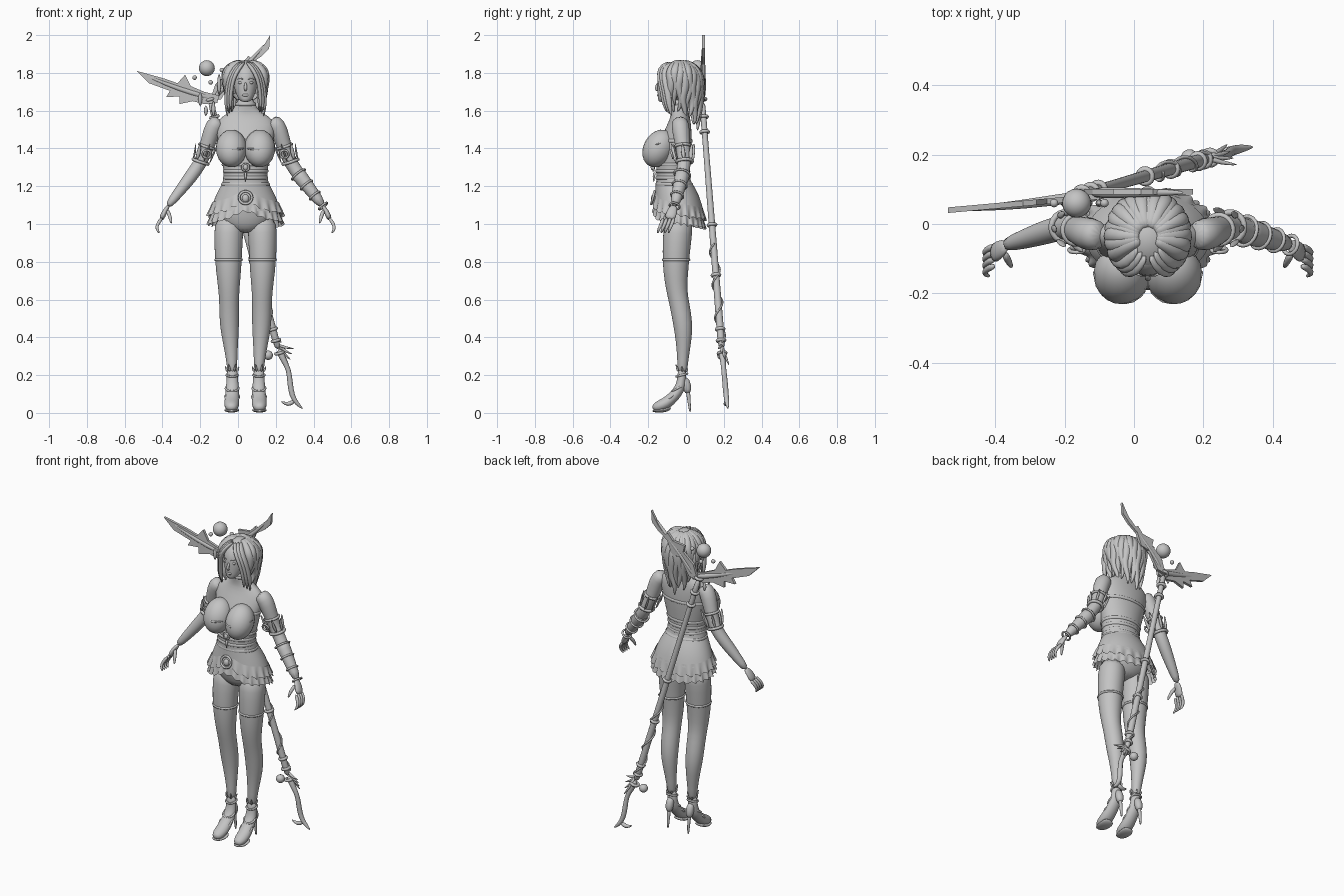
import bpy, bmesh, math
from mathutils import Vector, Matrix

old = bpy.data.objects.get("Cube")
if old:
    bpy.data.objects.remove(old, do_unlink=True)

clay = bpy.data.materials.new("clay_grey")
clay.use_nodes = True
clay.diffuse_color = (0.55, 0.55, 0.55, 1)
clay.node_tree.nodes["Principled BSDF"].inputs["Base Color"].default_value = clay.diffuse_color

BODY = 0.04      # the figure stands a little beside the origin
SIDES = (("left", 1), ("right", -1))


def finish(name, bm, smooth=True, subdivide=False):
    bmesh.ops.recalc_face_normals(bm, faces=bm.faces)
    mesh = bpy.data.meshes.new(name)
    bm.to_mesh(mesh)
    bm.free()
    mesh.materials.append(clay)
    obj = bpy.data.objects.new(name, mesh)
    bpy.context.collection.objects.link(obj)
    for face in mesh.polygons:
        face.use_smooth = smooth
    if subdivide:
        mod = obj.modifiers.new("soften", 'SUBSURF')
        mod.levels = mod.render_levels = 1
    return obj


def skin(name, rings, caps=True, subdivide=True):
    """Bridge equal rings of points into one surface."""
    bm = bmesh.new()
    rows = [[bm.verts.new(p) for p in ring] for ring in rings]
    for low, high in zip(rows, rows[1:]):
        for i in range(len(low)):
            j = (i + 1) % len(low)
            bm.faces.new((low[i], low[j], high[j], high[i]))
    if caps:
        bm.faces.new(rows[0])
        bm.faces.new(rows[-1])
    return finish(name, bm, subdivide=subdivide)


def oval(y, z, rx, ry, sides=24):
    turns = [math.tau * i / sides for i in range(sides)]
    return [Vector((BODY + rx * math.sin(a), y + ry * math.cos(a), z)) for a in turns]


def tube(name, points, side=1, shift=BODY, sides=10, flat=1.0):
    """Sweep a varying radius along points given as (x, y, z, radius)."""
    path = [Vector((shift + side * x, y, z)) for x, y, z, r in points]
    span = path[-1] - path[0]
    axis = min(range(3), key=lambda k: abs(span[k]))
    ref = Vector([float(k == axis) for k in range(3)])
    rings = []
    for i, p in enumerate(path):
        t = (path[min(i + 1, len(path) - 1)] - path[max(i - 1, 0)]).normalized()
        u = (ref - t * ref.dot(t)).normalized()
        v = t.cross(u) * flat
        r = points[i][3]
        rings.append([p + r * (u * math.cos(a) + v * math.sin(a))
                      for a in [math.tau * k / sides for k in range(sides)]])
    return skin(name, rings)


def ball(name, at, size, tilt=0, shift=BODY):
    bm = bmesh.new()
    place = Matrix.Translation((at[0] + shift, at[1], at[2]))
    shape = Matrix.Diagonal((*size, 1))
    bmesh.ops.create_uvsphere(bm, u_segments=20, v_segments=12, radius=1,
                              matrix=place @ Matrix.Rotation(tilt, 4, 'X') @ shape)
    return finish(name, bm)


def hoop(name, at, axis, radius, thick, shift=BODY):
    """A closed ring around an axis."""
    turn = Vector(axis).to_track_quat('Z', 'Y')
    centre = Vector((at[0] + shift, at[1], at[2]))
    bm = bmesh.new()
    rows = []
    for i in range(20):
        a = math.tau * i / 20
        out = Vector((math.cos(a), math.sin(a), 0))
        rows.append([bm.verts.new(centre + turn @ (out * (radius + thick * math.cos(b))
                     + Vector((0, 0, thick * math.sin(b)))))
                     for b in [math.tau * k / 6 for k in range(6)]])
    for i, row in enumerate(rows):
        after = rows[(i + 1) % len(rows)]
        for k in range(6):
            m = (k + 1) % 6
            bm.faces.new((row[k], row[m], after[m], after[k]))
    return finish(name, bm)


def plate(name, outline, depth):
    """Thin leafy plate; depth gives y for each x."""
    bm = bmesh.new()
    face = bm.faces.new([bm.verts.new((x, depth(x), z)) for x, z in outline])
    made = bmesh.ops.extrude_face_region(bm, geom=[face])["geom"]
    for v in made:
        if isinstance(v, bmesh.types.BMVert):
            v.co.y += 0.016
    bmesh.ops.triangulate(bm, faces=[f for f in bm.faces if len(f.verts) > 4])
    return finish(name, bm, smooth=False)


# torso and neck
torso = [(-.045, .95, .05, .05), (-.04, 1, .14, .09), (-.035, 1.08, .165, .11),
         (-.055, 1.17, .135, .1), (-.07, 1.25, .114, .088), (-.07, 1.3, .118, .088),
         (-.065, 1.38, .14, .092), (-.05, 1.46, .15, .082), (-.035, 1.53, .165, .062),
         (-.03, 1.575, .12, .05), (-.035, 1.605, .055, .044), (-.05, 1.68, .043, .045)]
skin("torso", [oval(*r) for r in torso])


def section(z):
    for a, b in zip(torso, torso[1:]):
        if a[1] <= z <= b[1]:
            f = (z - a[1]) / (b[1] - a[1])
            return [p + (q - p) * f for p, q in zip(a, b)]


# corset bands and choker
for i, z in enumerate((1.21, 1.245, 1.28, 1.315, 1.44, 1.635)):
    y, h, rx, ry = section(z)
    grow = [(-.009, .001), (-.007, .006), (.007, .006), (.009, .001)]
    skin("choker" if z > 1.6 else f"corset_band_{i}",
         [oval(y, z + dz, rx + g, ry + g) for dz, g in grow], caps=False)

# bust with neckline trim
for word, s in SIDES:
    ball(word + "_bust", (s * .075, -.145, 1.4), (.082, .08, .105), -.5)
    tube(word + "_neckline", [(.004, -.19, 1.4, .004), (.04, -.226, 1.395, .007),
                              (.09, -.228, 1.395, .007), (.14, -.19, 1.41, .006),
                              (.16, -.13, 1.43, .004)], s, sides=6)

# skirt and its ruffles
skin("skirt", [oval(*r) for r in ((-.066, 1.225, .118, .095), (-.045, 1.15, .162, .118),
                                   (-.038, 1.07, .188, .132))], caps=False)


def ruffle(name, top, bottom, inner, outer, waves):
    rings = []
    for step in range(5):
        f = step / 4
        ring = []
        for i in range(waves * 6):
            a = math.tau * i / (waves * 6)
            back = math.cos(a)
            r = inner + (outer - inner) * f + .009 * f * math.cos(waves * a)
            lift = -.025 * back + .04 * max(0, -back) ** 12
            ring.append(Vector((BODY + r * math.sin(a), -.036 + r * .7 * back,
                                top + (bottom - top) * f + lift + .006 * f * math.sin(waves * a))))
        rings.append(ring)
    skin(name, rings, caps=False, subdivide=False)


ruffle("upper_ruffle", 1.11, 1.045, .178, .2, 20)
ruffle("lower_ruffle", 1.06, 1.0, .18, .198, 24)

# brooches
hoop("skirt_brooch", (0, -.175, 1.14), (0, -1, .25), .034, .007)
ball("skirt_gem", (0, -.172, 1.135), (.018, .014, .022))
hoop("corset_brooch", (0, -.172, 1.3), (0, 1, 0), .018, .006)
ball("corset_gem", (0, -.175, 1.3), (.013, .012, .016))
tube("brooch_drop", [(0, -.165, 1.275, .01), (0, -.172, 1.25, .006), (0, -.17, 1.22, .002)])

# legs, stockings, shoes
for word, s in SIDES:
    tube(word + "_leg", [(.085, -.035, 1.04, .075), (.09, -.045, .95, .079), (.091, -.052, .85, .074),
                         (.09, -.055, .75, .068), (.088, -.05, .65, .056), (.087, -.035, .58, .053),
                         (.086, -.015, .47, .053), (.08, -.012, .38, .042), (.073, -.017, .28, .029),
                         (.07, -.02, .2, .026)], s, sides=16)
    hoop(word + "_stocking_top", (s * .09, -.052, .81), (0, 0, 1), .069, .007)
    tube(word + "_shoe", [(.071, -.02, .24, .03), (.07, -.022, .18, .03), (.07, -.03, .13, .036),
                          (.071, -.065, .085, .038), (.073, -.105, .05, .042),
                          (.074, -.15, .032, .038), (.074, -.178, .024, .018)], s, sides=14, flat=.8)
    tube(word + "_shoe_heel_cup", [(.07, -.01, .19, .02), (.07, .005, .145, .027), (.07, .01, .1, .018)], s)
    tube(word + "_heel", [(.07, .008, .13, .016), (.07, .017, .06, .008), (.07, .022, 0, .007)], s, sides=8)
    tube(word + "_sole", [(.072, -.08, .03, .03), (.073, -.1, .014, .042), (.074, -.15, .011, .04),
                          (.074, -.18, .011, .02)], s, sides=12, flat=.27)
    for i, (y, z, r) in enumerate(((-.022, .2, .03), (-.045, .13, .034), (-.08, .085, .036))):
        hoop(f"{word}_shoe_strap_{i}", (s * .071, y, z), (0, -.25 - i * .3, 1), r, .006)
    for i in range(6):
        a = math.tau * i / 6
        dx, dy = math.cos(a), math.sin(a)
        tube(f"{word}_shoe_cuff_{i}", [(.071 + .024 * dx, -.02 + .024 * dy, .215, .012),
                                       (.071 + .038 * dx, -.022 + .038 * dy, .25 - .015 * dy, .002)],
             s, sides=6)

# arms, hands, armlets
for word, s in SIDES:
    tube(word + "_arm", [(.13, -.035, 1.55, .04), (.168, -.03, 1.525, .05), (.192, -.022, 1.45, .044),
                         (.215, -.012, 1.38, .037), (.24, -.008, 1.32, .036), (.29, -.022, 1.25, .037),
                         (.36, -.045, 1.16, .028), (.415, -.062, 1.09, .02)], s, sides=14)
    tube(word + "_palm", [(.405, -.06, 1.1, .019), (.43, -.075, 1.065, .03), (.447, -.088, 1.02, .032)],
         s, flat=.5)
    for i in range(4):
        y = -.062 - .019 * i
        tube(f"{word}_finger_{i}", [(.44, y, 1.035, .011), (.467, y - .012, 1.0, .01),
                                    (.472, y - .025, .973, .009), (.455, y - .032, .95, .005)], s, sides=8)
    tube(word + "_thumb", [(.415, -.08, 1.075, .013), (.4, -.11, 1.04, .011), (.392, -.125, 1.0, .006)],
         s, sides=8)
    slope = (s * .3, .05, -.9)
    hoop(word + "_upper_armlet", (s * .205, -.016, 1.41), slope, .042, .008)
    hoop(word + "_elbow_armlet", (s * .238, -.008, 1.33), slope, .042, .009)
    for i in range(7):
        a = math.tau * i / 7
        dx, dy = .045 * math.cos(a), .045 * math.sin(a)
        tube(f"{word}_armlet_leaf_{i}", [(.232 + dx, -.01 + dy, 1.33 + dx * .3, .006),
                                         (.216 + dx * 1.15, -.015 + dy * 1.15, 1.375, .017),
                                         (.2 + dx * 1.4, -.018 + dy * 1.4, 1.43, .003)],
             s, sides=6, flat=.5)
    hoop(word + "_arm_drop", (s * .205, -.075, 1.37), (0, 1, .3), .022, .006)

# bracer on the left forearm
tube("left_bracer", [(.27, -.015, 1.275, .044), (.29, -.022, 1.25, .042), (.36, -.045, 1.16, .033),
                     (.41, -.06, 1.095, .026)])
for i in range(4):
    f = i / 3
    hoop(f"left_bracer_band_{i}", (.28 + .13 * f, -.02 - .04 * f, 1.262 - .167 * f),
         (.6, -.2, -.75), .043 - .016 * f, .006)

# head and face
skin("head", [oval(*r) for r in ((-.125, 1.645, .018, .018), (-.108, 1.66, .038, .042),
                                  (-.09, 1.7, .056, .06), (-.08, 1.75, .066, .073),
                                  (-.07, 1.81, .065, .075), (-.06, 1.85, .035, .04))])
tube("nose", [(0, -.145, 1.752, .006), (0, -.158, 1.725, .009), (0, -.158, 1.712, .009),
              (0, -.146, 1.704, .005)], sides=8)
ball("lips", (0, -.145, 1.682), (.018, .008, .008))
for word, s in SIDES:
    ball(word + "_eye", (s * .027, -.139, 1.748), (.014, .008, .007))
    tube(word + "_brow", [(.012, -.151, 1.766, .003), (.03, -.146, 1.773, .004), (.048, -.13, 1.765, .002)],
         s, sides=6)

# hair: cap, swept bangs and wavy locks
cap = bmesh.new()
bmesh.ops.create_uvsphere(cap, u_segments=28, v_segments=18, radius=1,
                          matrix=Matrix.Translation((BODY, -.04, 1.755)) @ Matrix.Diagonal((.098, .108, .11, 1)))
bmesh.ops.delete(cap, context='FACES', geom=[
    f for f in cap.faces if f.calc_center_median().y < -.07 and f.calc_center_median().z < 1.805])
finish("hair_cap", cap)
for word, s in SIDES:
    for i in range(3):
        w = .012 * i
        tube(f"{word}_bang_{i}", [(.004 + w, -.09 + w, 1.858, .012), (.035 + w, -.135 + w, 1.825, .022),
                                  (.066 + w, -.137 + w, 1.77, .02), (.076 + w, -.12 + w, 1.7, .018),
                                  (.082 + w, -.115 + w, 1.64, .017), (.072 + w, -.1 + w, 1.59 - w, .004)],
             s, sides=8, flat=.6)
LOCKS = 19
for i in range(LOCKS):
    a = -2.0 + 4.0 * i / (LOCKS - 1)
    end = 1.49 + .05 * abs(a) + .025 * (i % 3)
    points = []
    for k in range(10):
        f = k / 9
        out = .02 + .088 * math.sin(min(1, f * 2.4) * math.pi / 2) - .03 * f * f
        swing = a + .14 * f * math.sin(f * 13 + i * 2)
        drop = 1.858 + (end - 1.858) * f ** 1.35
        width = .013 + .017 * math.sin(math.pi * min(1, f + .1))
        points.append((out * math.sin(swing), -.035 + (out + .018 * f) * math.cos(swing), drop,
                       width if k < 9 else .004))
    tube(f"hair_lock_{i}", points, sides=8)

# staff shaft with collars, twisted vine
top, foot = Vector((-.15, .085, 1.66)), Vector((.215, .19, .33))
lean = top - foot


def on_staff(f, radius):
    return (*(foot + lean * f), radius)


tube("staff_shaft", [on_staff(f, r) for f, r in ((0, .02), (.08, .021), (.3, .019), (.6, .018), (.9, .015), (1, .02))],
     shift=0)
for i, f in enumerate((-.01, .04, .085, .3, .5, .87, .93, 1.0)):
    hoop(f"staff_collar_{i}", foot + lean * f, lean, .02, .009, shift=0)
vine = []
for i in range(25):
    f = .03 + .4 * i / 24
    a = i * .8
    x, y, z, r = on_staff(f, .006)
    vine.append((x + .026 * math.cos(a), y + .026 * math.sin(a), z, r))
tube("staff_vine", vine, shift=0, sides=6)

# staff foot: root, hook, claws and orb
tube("staff_root", [(.215, .19, .34, .022), (.24, .195, .28, .016), (.27, .2, .23, .013), (.275, .207, .16, .016),
                    (.285, .212, .09, .015), (.31, .218, .05, .013), (.345, .222, .02, .003)], shift=0)
tube("staff_hook", [(.3, .214, .065, .013), (.265, .21, .04, .014), (.225, .207, .062, .003)], shift=0)
for i in range(4):
    tube(f"staff_claw_{i}", [(.215, .19, .36, .01), (.25, .195 + .012 * (i - 1.5), .345 - .02 * i, .009),
                             (.3 - .01 * i, .2 + .02 * (i - 1.5), .34 - .03 * i, .002)], shift=0, sides=6)
ball("staff_lower_orb", (.16, .19, .305), (.025, .025, .025), shift=0)

# staff head: leafy antlers, orb, beads and crystals
plate("staff_side_antler", [(-.535, 1.81), (-.39, 1.77), (-.32, 1.745), (-.28, 1.79), (-.25, 1.73), (-.18, 1.7),
                            (-.1, 1.68), (-.11, 1.64), (-.18, 1.635), (-.24, 1.65), (-.31, 1.635), (-.31, 1.675),
                            (-.38, 1.672), (-.36, 1.705), (-.47, 1.745)], lambda x: .08 + .09 * x)
plate("staff_tall_antler", [(.17, 2), (.165, 1.93), (.12, 1.885), (.06, 1.845), (.03, 1.77), (-.03, 1.76),
                            (-.09, 1.66), (-.15, 1.65), (-.12, 1.74), (-.05, 1.8), (-.06, 1.84), (.02, 1.85),
                            (.055, 1.89), (.075, 1.875), (.125, 1.925)], lambda x: .085)
tube("staff_antler_rib", [(-.12, .085, 1.66, .018), (-.25, .065, 1.695, .016), (-.38, .05, 1.74, .012),
                          (-.52, .04, 1.8, .004)], shift=0)
tube("staff_tall_rib", [(-.13, .09, 1.66, .018), (-.04, .09, 1.77, .016), (.07, .09, 1.865, .012),
                        (.15, .09, 1.96, .005)], shift=0)
ball("staff_orb", (-.165, .06, 1.825), (.042, .042, .042), shift=0)
for i, (x, z) in enumerate(((-.23, 1.775), (-.145, 1.75), (-.085, 1.815))):
    ball(f"staff_bead_{i}", (x, .06, z), (.012, .012, .012), shift=0)
for i, (x, z, h) in enumerate(((-.17, 1.6, .03), (-.13, 1.61, .045), (-.1, 1.74, .06), (-.2, 1.66, .04))):
    tube(f"staff_crystal_{i}", [(x, .06, z - h, .003), (x, .06, z, .018), (x, .06, z + h, .003)], shift=0, sides=6)
